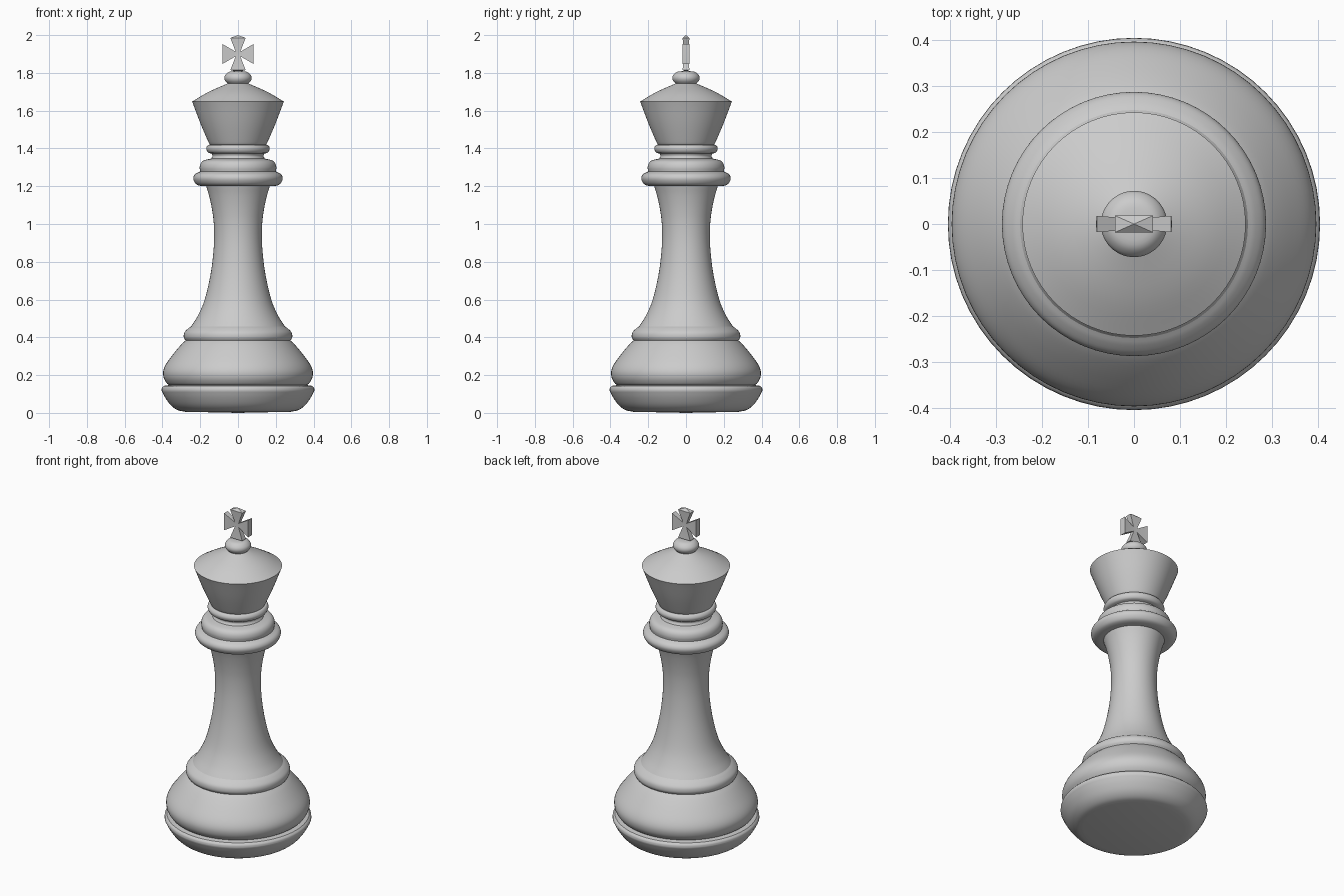
import bpy, bmesh, math
from mathutils import Vector

if "Cube" in bpy.data.objects:
    bpy.data.objects.remove(bpy.data.objects["Cube"])

SEGS = 64


def curve(pts, sub=4):
    """Smooth Catmull-Rom curve through the profile points."""
    p = [Vector(q) for q in pts]
    if len(p) < 3:
        return p
    p = [2 * p[0] - p[1]] + p + [2 * p[-1] - p[-2]]
    out = []
    for a, b, c, d in zip(p, p[1:], p[2:], p[3:]):
        for i in range(sub):
            t = i / sub
            out.append(0.5 * (2 * b + (c - a) * t + (2 * a - 5 * b + 4 * c - d) * t * t
                              + (3 * b - a - 3 * c + d) * t ** 3))
    return out + [p[-2]]


def finish(name, bm, angle):
    bmesh.ops.recalc_face_normals(bm, faces=bm.faces)
    me = bpy.data.meshes.new(name)
    bm.to_mesh(me)
    bm.free()
    ob = bpy.data.objects.new(name, me)
    bpy.context.collection.objects.link(ob)
    bpy.ops.object.select_all(action='DESELECT')
    ob.select_set(True)
    bpy.context.view_layer.objects.active = ob
    bpy.ops.object.shade_smooth_by_angle(angle=math.radians(angle))
    return ob


def lathe(name, *strokes):
    """Turn (radius, z) strokes about z; each stroke is smooth, joins are crisp."""
    prof = []
    for s in strokes:
        prof += curve(s)
    bm = bmesh.new()
    vs = [bm.verts.new((max(r, 0), 0, z)) for r, z in prof]
    es = [bm.edges.new(e) for e in zip(vs, vs[1:]) if (e[0].co - e[1].co).length > 1e-6]
    bmesh.ops.spin(bm, geom=vs + es, cent=(0, 0, 0), axis=(0, 0, 1),
                   angle=2 * math.pi, steps=SEGS)
    bmesh.ops.remove_doubles(bm, verts=bm.verts, dist=1e-5)
    return finish(name, bm, 35)


# Foot disc
lathe("foot", [(0, 0), (0.28, 0.006)],
      [(0.28, 0.006), (0.32, 0.015), (0.355, 0.04), (0.385, 0.08), (0.405, 0.118)],
      [(0.405, 0.118), (0.403, 0.132), (0.393, 0.143)], [(0.393, 0.143), (0.365, 0.147)])

# Bulging base
lathe("base", [(0.365, 0.147), (0.378, 0.158), (0.393, 0.185), (0.396, 0.22),
               (0.38, 0.26), (0.34, 0.315), (0.302, 0.36), (0.278, 0.383)])

# Collar at the bottom of the stem
lathe("lower_collar", [(0.278, 0.383), (0.287, 0.40), (0.284, 0.425),
                       (0.265, 0.446), (0.248, 0.458)])

# Concave stem
lathe("stem", [(0.248, 0.458), (0.215, 0.51), (0.183, 0.58), (0.158, 0.67), (0.138, 0.78),
               (0.127, 0.90), (0.128, 1.0), (0.138, 1.08), (0.153, 1.15), (0.168, 1.20)])

# Neck ring and the step above it
lathe("neck_ring", [(0.168, 1.20), (0.20, 1.202), (0.224, 1.213), (0.237, 1.24),
                    (0.228, 1.263), (0.20, 1.278)],
      [(0.20, 1.278), (0.203, 1.30), (0.197, 1.322), (0.18, 1.337), (0.142, 1.346)])

# Thin ring below the crown
lathe("crown_ring", [(0.142, 1.346), (0.135, 1.36), (0.14, 1.372)],
      [(0.14, 1.372), (0.16, 1.38), (0.168, 1.40), (0.16, 1.417), (0.148, 1.42)])

# Crown with conical roof
lathe("crown", [(0.148, 1.42), (0.157, 1.435), (0.198, 1.53), (0.239, 1.638)],
      [(0.239, 1.638), (0.243, 1.648)],
      [(0.243, 1.648), (0.16, 1.697), (0.055, 1.744)])

# Flattened ball
lathe("finial_ball", [(0.055, 1.744), (0.067, 1.757), (0.072, 1.773), (0.066, 1.79),
                      (0.045, 1.806), (0, 1.81)])

# Cross: four flared arms around the middle
CZ = 1.90
bm = bmesh.new()
for k, (end, tip) in enumerate([(0.081, 0.083), (0.085, 0.10), (0.081, 0.083), (0.085, 0.095)]):
    a = k * math.pi / 2
    ux, wx = Vector((math.cos(a), 0, math.sin(a))), Vector((-math.sin(a), 0, math.cos(a)))
    half = 0.052 if k % 2 == 0 else 0.041

    def quad(u, w, y):
        return [bm.verts.new(Vector((0, sy * y, CZ)) + ux * u + wx * sw * w)
                for sw, sy in ((-1, -1), (1, -1), (1, 1), (-1, 1))]
    inner, outer = quad(0.012, 0.012, 0.012), quad(end, half, 0.018)
    peak = bm.verts.new(Vector((0, 0, CZ)) + ux * tip)
    for i in range(4):
        j = (i + 1) % 4
        bm.faces.new((inner[i], inner[j], outer[j], outer[i]))
        bm.faces.new((outer[i], outer[j], peak))
bmesh.ops.remove_doubles(bm, verts=bm.verts, dist=1e-4)
corners = [v for v in bm.verts if abs(v.co.x) < 0.013 and abs(v.co.z - CZ) < 0.013]
for s in (-1, 1):
    q = sorted((v for v in corners if v.co.y * s > 0),
               key=lambda v: math.atan2(v.co.z - CZ, v.co.x))
    bm.faces.new(q)
finish("cross", bm, 20)
